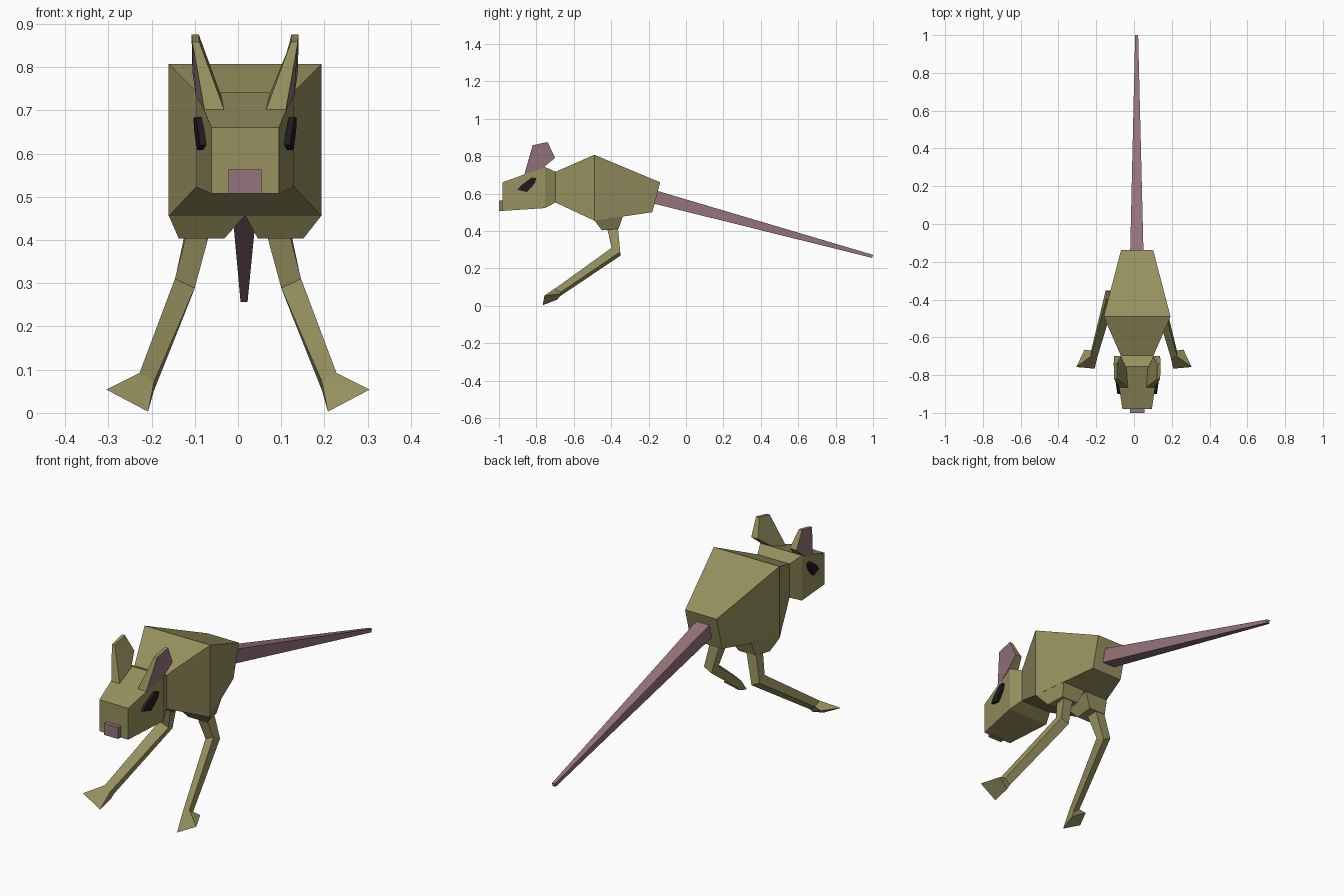
import bpy, bmesh

if "Cube" in bpy.data.objects:
    bpy.data.objects.remove(bpy.data.objects["Cube"])


def material(name, rgb):
    m = bpy.data.materials.new(name)
    m.use_nodes = True
    m.diffuse_color = (*rgb, 1)
    bsdf = m.node_tree.nodes["Principled BSDF"]
    bsdf.inputs["Base Color"].default_value = (*rgb, 1)
    bsdf.inputs["Roughness"].default_value = 0.9
    return m


FUR = material("olive_fur", (0.31, 0.283, 0.115))
SKIN = material("mauve_skin", (0.305, 0.175, 0.2))
BLACK = material("eye_black", (0.012, 0.012, 0.013))
CX = 0.0165  # middle of the body


def loft(name, rings, mats, first_cap=0):
    """Skin a run of matching rings and cap both ends."""
    bm = bmesh.new()
    loops = [[bm.verts.new(p) for p in ring] for ring in rings]
    bm.faces.new(loops[0]).material_index = first_cap
    bm.faces.new(loops[-1])
    n = len(loops[0])
    for a, b in zip(loops, loops[1:]):
        for i in range(n):
            j = (i + 1) % n
            bm.faces.new((a[i], a[j], b[j], b[i]))
    bmesh.ops.recalc_face_normals(bm, faces=bm.faces)
    mesh = bpy.data.meshes.new(name)
    bm.to_mesh(mesh)
    bm.free()
    ob = bpy.data.objects.new(name, mesh)
    bpy.context.collection.objects.link(ob)
    for m in mats:
        mesh.materials.append(m)
    return ob


def section(half, y_low, z_low, y_high, z_high, cx=CX):
    """Four-cornered cross-section across the body."""
    return [(cx - half, y_low, z_low), (cx + half, y_low, z_low),
            (cx + half, y_high, z_high), (cx - half, y_high, z_high)]


# Body, head, nose and tail run along the length
loft("body", [section(0.085, -0.70, 0.553, -0.70, 0.715),
              section(0.177, -0.49, 0.455, -0.49, 0.807),
              section(0.085, -0.18, 0.50, -0.138, 0.66)], [FUR])
loft("head", [section(0.078, -0.98, 0.507, -0.98, 0.66),
              section(0.112, -0.755, 0.522, -0.755, 0.742),
              section(0.085, -0.695, 0.553, -0.695, 0.715)], [FUR])
loft("nose", [section(0.038, -1.0, 0.507, -1.0, 0.563),
              section(0.038, -0.97, 0.507, -0.97, 0.563)], [SKIN])
loft("tail", [section(0.036, -0.20, 0.553, -0.18, 0.622, 0.015),
              section(0.008, 0.995, 0.256, 1.0, 0.272, 0.014)], [SKIN])

# Ear outline in (y, z, outer offset, inner offset)
EAR = [(-0.865, 0.700, 0.094, 0.048), (-0.82, 0.858, 0.122, 0.106),
       (-0.74, 0.875, 0.124, 0.107), (-0.70, 0.79, 0.122, 0.085),
       (-0.77, 0.733, 0.114, 0.055)]
# Eye outline in (y, z)
EYE = [(-0.90, 0.620), (-0.88, 0.645), (-0.825, 0.685),
       (-0.80, 0.682), (-0.81, 0.652), (-0.85, 0.608)]
# Leg rings: hip, knee, ankle; corners inner front, outer front, outer back, inner back
HIP = [(0.062, -0.425, 0.43), (0.115, -0.425, 0.43),
       (0.120, -0.365, 0.43), (0.067, -0.365, 0.43)]
KNEE = [(0.100, -0.393, 0.289), (0.146, -0.397, 0.31),
        (0.150, -0.352, 0.288), (0.108, -0.350, 0.268)]
ANKLE = [(0.194, -0.705, 0.072), (0.228, -0.700, 0.092),
         (0.227, -0.670, 0.072), (0.195, -0.675, 0.050)]
SOLE = [(0.208, -0.766, 0.003), (0.305, -0.757, 0.054),
        (0.262, -0.665, 0.064), (0.200, -0.690, 0.032)]

for side, s in (("left", 1), ("right", -1)):
    # Mauve outer face, olive elsewhere
    loft(side + "_ear", [[(CX + s * o, y, z) for y, z, o, i in EAR],
                         [(CX + s * i, y, z) for y, z, o, i in EAR]],
         [FUR, SKIN], first_cap=1)

    # Eye block lying along the tapering cheek
    loft(side + "_eye", [[(CX + s * (0.098 + 0.15 * (y + 0.85) + d), y, z) for y, z in EYE]
                         for d in (0.014, -0.008)], [BLACK])

    # Tapered hip block under the belly
    loft(side + "_hip", [
        [(CX, -0.49, 0.457), (CX + s * 0.177, -0.49, 0.457),
         (CX + s * 0.132, -0.335, 0.485), (CX, -0.335, 0.485)],
        [(0.007 + s * 0.039, -0.45, 0.403), (0.007 + s * 0.144, -0.45, 0.403),
         (0.007 + s * 0.130, -0.36, 0.412), (0.007 + s * 0.039, -0.36, 0.412)]], [FUR])

    # Bent leg with a splayed foot
    def mirror(ring):
        return [(s * x, y, z) for x, y, z in ring]

    loft(side + "_leg", [mirror(r) for r in (HIP, KNEE, ANKLE)], [FUR])
    loft(side + "_foot", [mirror(r) for r in (ANKLE, SOLE)], [FUR])
